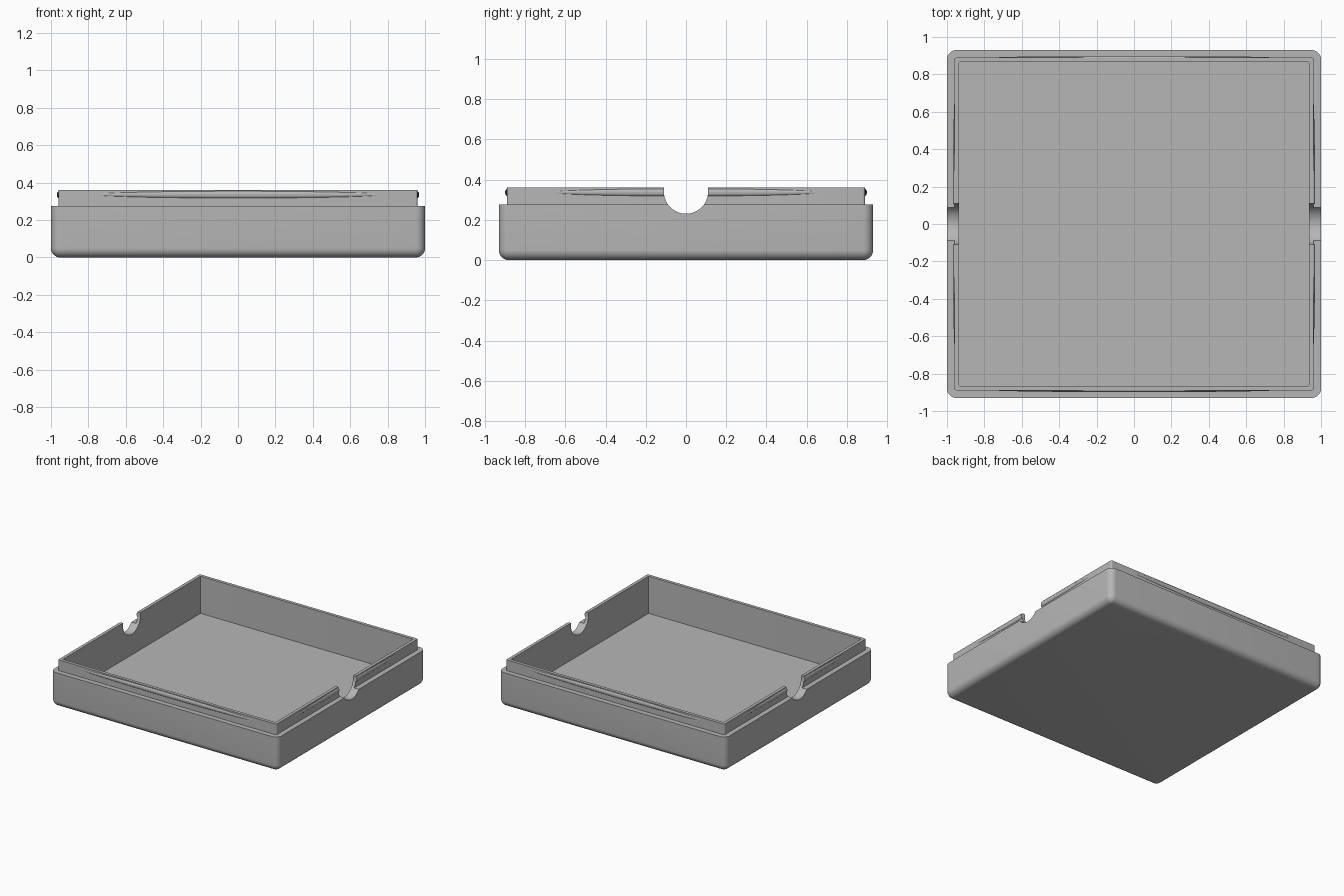
import bpy, bmesh, math

if "Cube" in bpy.data.objects:
    bpy.data.objects.remove(bpy.data.objects["Cube"], do_unlink=True)

HALF_X, HALF_Y = 1.0, 0.93
SHOULDER, RIM, FLOOR = 0.275, 0.36, 0.065
FILLET = 0.05

grey = bpy.data.materials.new("plain grey")
grey.use_nodes = True
colour = (0.47, 0.47, 0.47, 1)
grey.diffuse_color = colour
grey.node_tree.nodes["Principled BSDF"].inputs["Base Color"].default_value = colour


def make_object(name, bm):
    bmesh.ops.recalc_face_normals(bm, faces=bm.faces)
    mesh = bpy.data.meshes.new(name)
    bm.to_mesh(mesh)
    bm.free()
    obj = bpy.data.objects.new(name, mesh)
    bpy.context.collection.objects.link(obj)
    mesh.materials.append(grey)
    return obj


def activate(obj):
    bpy.ops.object.select_all(action='DESELECT')
    obj.select_set(True)
    bpy.context.view_layer.objects.active = obj


def rounded_ring(bm, inset, z, radius, steps=8):
    """Rounded rectangle of vertices, inset from the outer footprint."""
    cx, cy = HALF_X - inset - radius, HALF_Y - inset - radius
    ring = []
    for corner, (sx, sy) in enumerate([(1, 1), (-1, 1), (-1, -1), (1, -1)]):
        for i in range(steps + 1):
            a = (corner + i / steps) * math.pi / 2
            ring.append(bm.verts.new((sx * cx + radius * math.cos(a),
                                      sy * cy + radius * math.sin(a), z)))
    return ring


# Tray: rounded base, shoulder, raised lip and cavity lofted as one shell
bm = bmesh.new()
profile = []
for i in range(9):
    a = i / 8 * math.pi / 2
    inset = FILLET * (1 - math.sin(a))
    profile.append((inset, FILLET * (1 - math.cos(a)), max(FILLET - inset, 0.002)))
profile += [(0, SHOULDER, FILLET), (0.04, SHOULDER, 0.012), (0.04, RIM, 0.012),
            (0.065, RIM, 0.002), (0.065, FLOOR, 0.002)]
rings = [rounded_ring(bm, *p) for p in profile]
for low, high in zip(rings, rings[1:]):
    for i in range(len(low)):
        j = (i + 1) % len(low)
        bm.faces.new((low[i], low[j], high[j], high[i]))
bm.faces.new(rings[0][::-1])
bm.faces.new(rings[-1])
parts = [make_object("tray", bm)]


# Snap ridges: slim lenses half sunk in each side of the lip
def ridge(name, centre, half_size):
    bm = bmesh.new()
    bmesh.ops.create_uvsphere(bm, u_segments=48, v_segments=24, radius=1)
    bmesh.ops.scale(bm, vec=half_size, verts=bm.verts)
    bmesh.ops.translate(bm, vec=centre, verts=bm.verts)
    return make_object(name, bm)


for side, label in ((1, "left"), (-1, "right")):
    parts.append(ridge(label + "_snap_ridge", (side * 0.957, 0, 0.336), (0.012, 0.68, 0.019)))
for side, label in ((1, "back"), (-1, "front")):
    parts.append(ridge(label + "_snap_ridge", (0, side * 0.887, 0.336), (0.78, 0.012, 0.019)))

# Finger notch cutter: U-shaped prism running across both side walls
bm = bmesh.new()
NOTCH, NOTCH_Z = 0.11, 0.34
outline = [(NOTCH, 0.5)]
for i in range(33):
    a = -math.pi * i / 32
    outline.append((NOTCH * math.cos(a), NOTCH_Z + NOTCH * math.sin(a)))
outline.append((-NOTCH, 0.5))
face = bm.faces.new([bm.verts.new((-1.2, y, z)) for y, z in outline])
extruded = bmesh.ops.extrude_face_region(bm, geom=[face])
bmesh.ops.translate(bm, vec=(2.4, 0, 0),
                    verts=[g for g in extruded["geom"] if isinstance(g, bmesh.types.BMVert)])
cutter = make_object("notch_cutter", bm)
cutter.hide_render = True

# Cut the notches and shade, keeping the hard edges
for obj in parts:
    activate(obj)
    if obj.name.startswith(("tray", "left", "right")):
        cut = obj.modifiers.new("finger_notch", 'BOOLEAN')
        cut.operation = 'DIFFERENCE'
        cut.solver = 'EXACT'
        cut.object = cutter
        bpy.ops.object.modifier_apply(modifier=cut.name)
    bpy.ops.object.shade_smooth_by_angle(angle=math.radians(30))
bpy.data.objects.remove(cutter, do_unlink=True)
